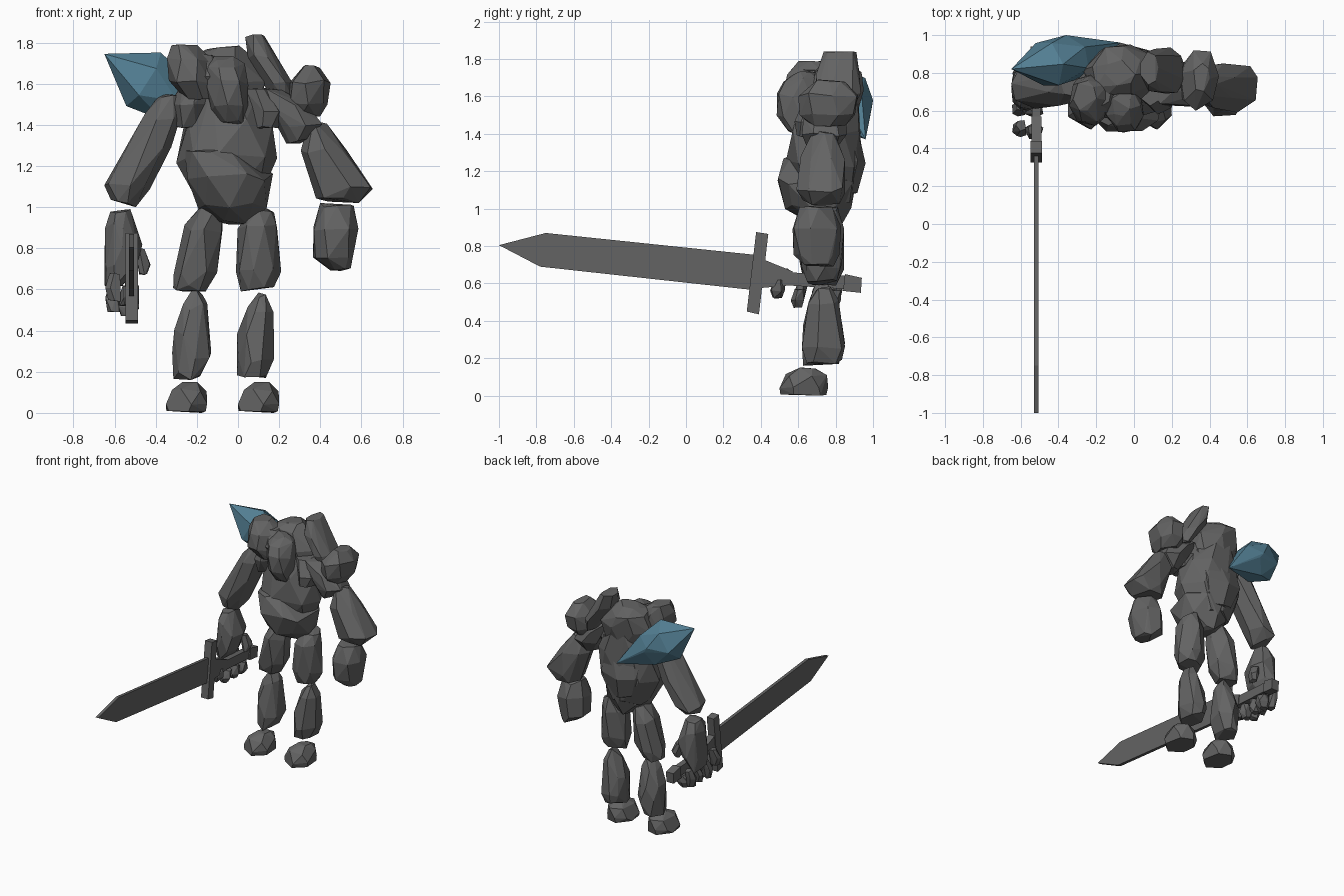
import bpy, bmesh, math, random
from mathutils import Vector


def material(name, rgb):
    m = bpy.data.materials.new(name)
    m.diffuse_color = (*rgb, 1)
    return m


STONE = material("dark_stone", (0.125, 0.125, 0.125))
CRYSTAL = material("blue_crystal", (0.085, 0.21, 0.29))


def hull(name, pts, mat=STONE, angle=10):
    """Convex faceted solid around the points."""
    bm = bmesh.new()
    for p in pts:
        bm.verts.new(p)
    bmesh.ops.convex_hull(bm, input=bm.verts[:])
    bmesh.ops.delete(bm, geom=[v for v in bm.verts if not v.link_faces], context='VERTS')
    bmesh.ops.dissolve_limit(bm, angle_limit=math.radians(angle),
                             verts=bm.verts[:], edges=bm.edges[:])
    bmesh.ops.recalc_face_normals(bm, faces=bm.faces[:])
    me = bpy.data.meshes.new(name)
    bm.to_mesh(me)
    bm.free()
    me.materials.append(mat)
    ob = bpy.data.objects.new(name, me)
    bpy.context.collection.objects.link(ob)
    return ob


def rock(name, rings, seed=1, sides=7, jitter=0.12):
    """Faceted boulder around rings (x, y, z, rx, ry), stretched to fill their bounds."""
    rnd = random.Random(seed)
    zs = [r[2] for r in rings]
    dz = (max(zs) - min(zs)) * 0.05
    pts = []
    for x, y, z, rx, ry in rings:
        off = rnd.random() * 6.28
        for i in range(sides):
            a = off + (i + rnd.uniform(-.22, .22)) * math.tau / sides
            k = rnd.uniform(1 - jitter, 1)
            pts.append(Vector((x + rx * k * math.cos(a), y + ry * k * math.sin(a),
                               z + rnd.uniform(-dz, dz))))
    lo = [min(r[i] - r[i + 3] for r in rings) for i in (0, 1)] + [min(zs)]
    hi = [max(r[i] + r[i + 3] for r in rings) for i in (0, 1)] + [max(zs)]
    for i in range(3):
        a, b = min(p[i] for p in pts), max(p[i] for p in pts)
        for p in pts:
            p[i] = lo[i] + (p[i] - a) / (b - a) * (hi[i] - lo[i])
    return hull(name, pts)


# Feet: flat sole, broad base, low sloping top
for side, cx in (("right", -0.25), ("left", 0.10)):
    rock(side + "_foot", [(cx, .63, 0, .095, .125), (cx, .63, .045, .10, .13),
                          (cx + .01, .64, .115, .085, .115), (cx + .02, .645, .15, .04, .05)],
         seed=9, sides=6, jitter=.05)

# Shins
rock("right_shin", [(-.245, .73, .16, .07, .10), (-.225, .735, .27, .095, .115),
                    (-.235, .73, .40, .085, .105), (-.215, .73, .53, .065, .075),
                    (-.205, .73, .595, .03, .04)], 5)
rock("left_shin", [(.075, .73, .17, .08, .10), (.085, .735, .25, .09, .115),
                   (.085, .73, .38, .09, .105), (.11, .73, .51, .065, .08),
                   (.11, .73, .585, .03, .04)], 8)
# Thighs
rock("right_thigh", [(-.23, .73, .59, .08, .08), (-.205, .73, .67, .11, .11),
                     (-.17, .73, .90, .095, .115), (-.135, .74, 1.01, .06, .07)], 11)
rock("left_thigh", [(.095, .73, .59, .08, .08), (.10, .73, .68, .11, .11),
                    (.095, .73, .92, .095, .115), (.11, .74, 1.01, .06, .07)], 14)

# Torso: chest, protruding belly, back and collar stones
rock("chest", [(-.05, .74, 1.02, .15, .14), (-.055, .735, 1.24, .245, .20),
               (-.045, .75, 1.42, .22, .19), (-.05, .76, 1.58, .16, .16)], 21, 8, .06)
rock("belly", [(-.03, .74, .915, .07, .10), (-.03, .72, 1.0, .17, .17),
               (-.04, .70, 1.15, .21, .21), (-.14, .69, 1.29, .12, .15)], 23, 8, .1)
rock("back_stone", [(-.06, .82, 1.08, .11, .09), (-.06, .83, 1.24, .17, .13),
                    (-.05, .81, 1.50, .17, .10)], 27)
rock("upper_back", [(-.07, .79, 1.45, .17, .12), (-.07, .80, 1.62, .20, .15),
                    (-.10, .81, 1.74, .14, .13), (-.09, .80, 1.785, .08, .07)], 31, 8)
rock("left_collar", [(.13, .69, 1.38, .06, .09), (.13, .71, 1.47, .09, .13),
                     (.09, .73, 1.58, .07, .10)], 33)
rock("right_collar", [(-.24, .72, 1.38, .06, .09), (-.22, .72, 1.50, .11, .14),
                      (-.19, .72, 1.62, .08, .10)], 35)

# Head: wedge hanging in front of the chest
rock("head", [(-.03, .60, 1.40, .055, .06), (-.04, .59, 1.48, .085, .10),
              (-.055, .595, 1.61, .105, .11), (-.06, .62, 1.69, .09, .10),
              (-.07, .63, 1.735, .05, .06)], 41, 7, .08)

# Shoulders and the leaning shard behind the neck
rock("right_shoulder", [(-.19, .66, 1.52, .07, .08), (-.225, .66, 1.61, .11, .14),
                        (-.235, .66, 1.72, .11, .13), (-.26, .68, 1.79, .06, .08)], 43)
rock("right_shoulder_ridge", [(-.14, .68, 1.53, .05, .08), (-.14, .67, 1.63, .08, .11),
                              (-.18, .69, 1.755, .06, .07)], 44)
rock("left_shoulder", [(.34, .76, 1.44, .06, .09), (.34, .76, 1.49, .105, .14),
                       (.35, .76, 1.61, .10, .16), (.36, .77, 1.69, .045, .07)], 45)
rock("left_shoulder_base", [(.28, .73, 1.31, .05, .07), (.29, .74, 1.39, .12, .12),
                            (.23, .74, 1.50, .11, .12), (.16, .74, 1.58, .06, .10)], 47)
rock("neck_shard", [(.22, .81, 1.51, .05, .08), (.19, .81, 1.60, .075, .12),
                    (.12, .82, 1.73, .075, .115), (.085, .83, 1.84, .05, .08)], 49)

# Upper arms, flaring outward
rock("right_upper_arm", [(-.555, .72, 1.0, .06, .08), (-.535, .73, 1.07, .115, .12),
                         (-.43, .73, 1.26, .105, .12), (-.365, .73, 1.44, .09, .11),
                         (-.335, .74, 1.55, .06, .07)], 51, 7, .06)
rock("left_upper_arm", [(.48, .72, 1.02, .11, .10), (.525, .72, 1.09, .13, .13),
                        (.42, .73, 1.28, .115, .12), (.385, .73, 1.42, .045, .06)], 53, 7, .06)
# Forearms
rock("left_forearm", [(.50, .71, .69, .05, .07), (.465, .70, .76, .10, .11),
                      (.475, .70, .90, .11, .13), (.48, .70, 1.02, .08, .08)], 55)
rock("right_forearm", [(-.60, .72, .60, .045, .09), (-.575, .72, .70, .075, .12),
                       (-.555, .72, .82, .09, .12), (-.575, .72, .92, .075, .11),
                       (-.57, .72, .99, .05, .07)], 57)

# Fingers curled under the grip, thumb on the inner side
for i, y in enumerate((.49, .60, .70, .79)):
    z = .57 if i == 0 else .52
    rock(f"finger_{i + 1}_base", [(-.60, y, z - .03, .03, .03), (-.615, y + .01, z + .04, .03, .035),
                                  (-.60, y + .03, z + .11, .025, .03)], 60 + i, 5)
    rock(f"finger_{i + 1}_tip", [(-.535, y, z - .05, .03, .025), (-.53, y, z - .01, .05, .04),
                                 (-.52, y + .01, z + .05, .035, .03)], 70 + i, 5)
rock("thumb", [(-.46, .76, .67, .02, .03), (-.455, .77, .72, .03, .045),
               (-.475, .76, .80, .025, .035)], 80, 6)

# Sword: flat slabs from y-z outlines, given half thickness
for name, half, outline in (
        ("sword_blade", .012, [(.40, .75), (-.75, .87), (-1.0, .805), (-.78, .69), (.36, .565)]),
        ("sword_guard", .030, [(.375, .875), (.44, .865), (.39, .435), (.325, .45)]),
        ("sword_collar", .026, [(.41, .73), (.57, .665), (.56, .59), (.39, .575)]),
        ("sword_grip", .022, [(.55, .66), (.87, .64), (.86, .57), (.54, .59)]),
        ("sword_pommel", .031, [(.85, .65), (.94, .63), (.935, .55), (.84, .56)])):
    hull(name, [(-.517 + s * half, y, z) for y, z in outline for s in (-1, 1)], angle=1)

# Blue crystal: six-sided double point growing out of the back
tip, end = Vector((-.65, .82, 1.745)), Vector((-.07, .96, 1.37))
axis = (end - tip).normalized()
u = axis.cross(Vector((0, 1, 0))).normalized()
v = axis.cross(u)
pts = [tip, end, Vector((-.36, 1.0, 1.58))]
for t, r in ((.33, .155), (.58, .135)):
    mid = tip.lerp(end, t) - Vector((0, .02, 0))
    pts += [mid + r * (u * math.cos(a) + v * 0.85 * math.sin(a))
            for a in (i * math.tau / 6 + math.pi / 6 * (t > .5) for i in range(6))]
hull("back_crystal", pts, CRYSTAL, 4)
